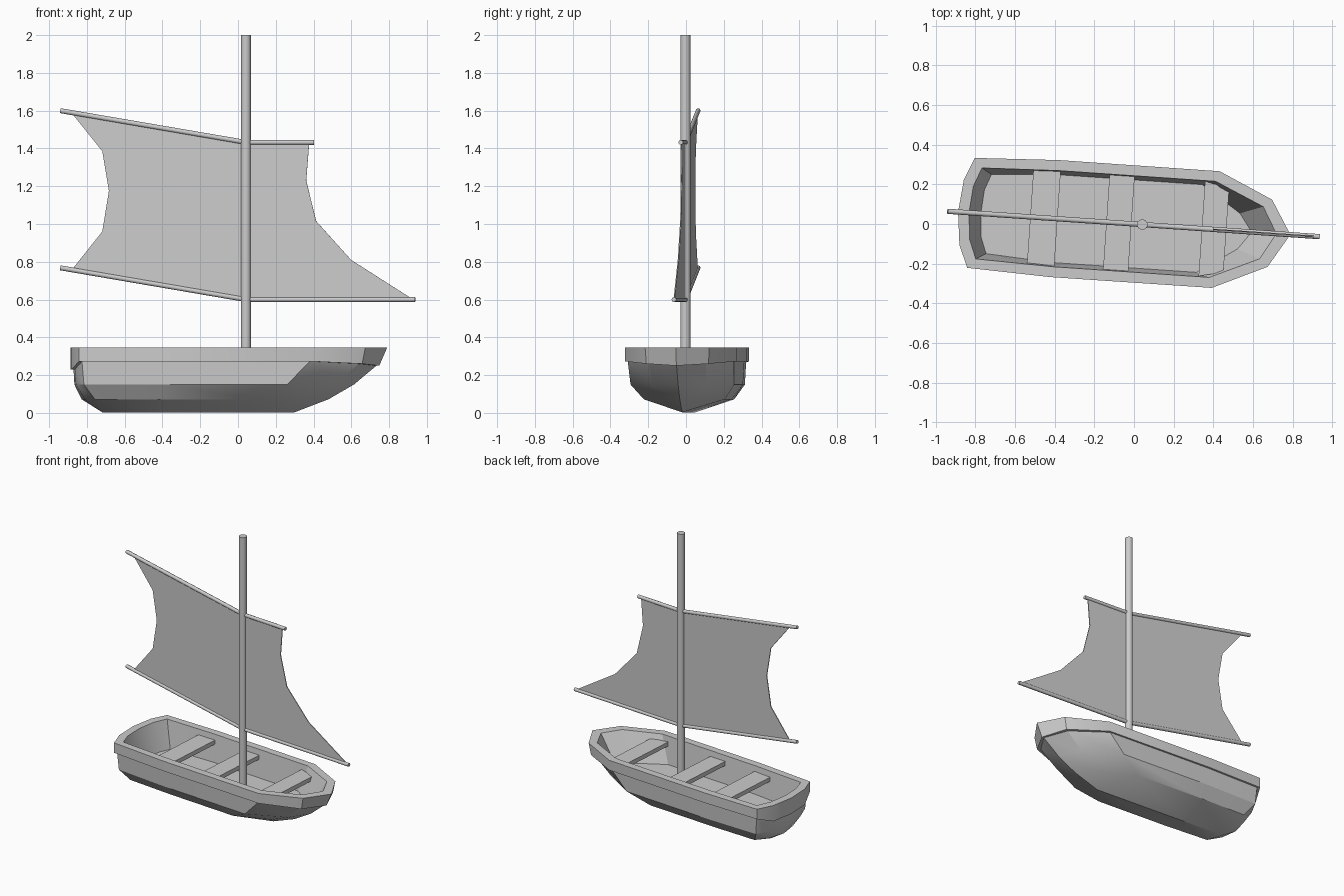
import bpy, bmesh, math
from mathutils import Vector, Matrix

if "Cube" in bpy.data.objects:
    bpy.data.objects.remove(bpy.data.objects["Cube"])

# whole boat is turned slightly about z
TURN = Matrix.Rotation(math.radians(-3.9), 4, 'Z')


def finish(name, bm, smooth=None):
    bmesh.ops.remove_doubles(bm, verts=bm.verts, dist=0.0005)
    bmesh.ops.recalc_face_normals(bm, faces=bm.faces)
    mesh = bpy.data.meshes.new(name)
    bm.to_mesh(mesh)
    bm.free()
    ob = bpy.data.objects.new(name, mesh)
    bpy.context.collection.objects.link(ob)
    ob.matrix_world = TURN
    if smooth:
        bpy.ops.object.select_all(action='DESELECT')
        ob.select_set(True)
        bpy.context.view_layer.objects.active = ob
        bpy.ops.object.shade_smooth_by_angle(angle=math.radians(smooth))
    return ob


def level(half, z):
    """Half outline (stern to stem) at height z, or one height per point."""
    zs = z if isinstance(z, list) else [z] * len(half)
    pts = [Vector((x, y, h)) for (x, y), h in zip(half, zs)]
    return pts + [Vector((p.x, -p.y, p.z)) for p in pts[-2:0:-1]]


def prism(name, outline, depth):
    """Extrude a flat outline along the depth vector."""
    bm = bmesh.new()
    face = bm.faces.new([bm.verts.new(p) for p in outline])
    ext = bmesh.ops.extrude_face_region(bm, geom=[face], use_keep_orig=True)
    moved = [g for g in ext['geom'] if isinstance(g, bmesh.types.BMVert)]
    bmesh.ops.translate(bm, verts=moved, vec=depth)
    return finish(name, bm)


def rod(name, a, b, radius, sides, smooth=None):
    a, b = Vector(a), Vector(b)
    bm = bmesh.new()
    rot = (b - a).to_track_quat('Z', 'Y').to_matrix().to_4x4()
    bmesh.ops.create_cone(bm, cap_ends=True, segments=sides, radius1=radius,
                          radius2=radius, depth=(b - a).length,
                          matrix=Matrix.Translation((a + b) / 2) @ rot)
    return finish(name, bm, smooth)


# hull: outlines from keel up, over the rim and down to the floor
keel = [(x, 0) for x in (-.72, -.72, -.72, -.40, .30, .30, .30)]
chine = [(-.83, 0), (-.805, .12), (-.745, .205), (-.40, .215), (.13, .215), (.37, .10), (.48, 0)]
bilge = [(-.868, 0), (-.85, .15), (-.80, .258), (-.40, .275), (.28, .275), (.53, .14), (.615, 0)]
upper = [(-.873, 0), (-.855, .158), (-.81, .264), (-.40, .282), (.40, .282), (.65, .152), (.735, 0)]
rim_low = [(-.89, 0), (-.872, .165), (-.825, .278), (-.40, .296), (.41, .295), (.67, .165), (.75, 0)]
rim_top = rim_low[:4] + [(.413, .295), (.687, .17), (.791, 0)]
rim_in = [(-.835, 0), (-.822, .135), (-.785, .23), (-.40, .243), (.397, .243), (.645, .132), (.72, 0)]
floor = [(-.775, 0), (-.765, .12), (-.735, .20), (-.40, .222), (.33, .222), (.53, .09), (.595, 0)]
low_z = [.23, .23, .273, .273, .273, .26, .25]
levels = [level(keel, .003), level(chine, .072), level(bilge, .15), level(upper, low_z),
          level(rim_low, low_z), level(rim_top, .345), level(rim_in, .345), level(floor, .15)]
bm = bmesh.new()
rings = [[bm.verts.new(p) for p in ring] for ring in levels]
for lower, higher in zip(rings, rings[1:]):
    n = len(lower)
    for i in range(n):
        j = (i + 1) % n
        bm.faces.new((lower[i], lower[j], higher[j], higher[i]))
bm.faces.new(rings[-1])
bmesh.ops.dissolve_degenerate(bm, edges=bm.edges, dist=0.0005)
finish("hull", bm, 28)

# seats: the front one narrows with the bow
for i, (x0, x1, w0, w1) in enumerate([(-.525, -.387, .24, .24), (-.14, -.013, .242, .242),
                                      (.343, .467, .24, .212)]):
    prism(f"seat_{i + 1}", [(x0, -w0, .275), (x1, -w1, .275), (x1, w1, .275), (x0, w0, .275)],
          (0, 0, .03))

# mast and spars
MX = .042
rod("mast", (MX, 0, .14), (MX, 0, 2), .027, 10, 40)
for name, z, front in (("boom", .6, .94), ("yard", 1.432, .403)):
    rod(name + "_aft", (MX, 0, z), (-.943, 0, z + .168), .013, 8, 50)
    rod(name + "_fore", (MX, 0, z), (front, 0, z), .013, 8, 50)

# sail
sail = [(-.88, 1.585), (-.72, 1.385), (-.685, 1.175), (-.72, .96), (-.88, .76), (MX, .6),
        (.93, .6), (.60, .81), (.415, 1.015), (.362, 1.23), (.378, 1.432), (MX, 1.432)]
prism("sail", [(x, -.003, z) for x, z in sail], (0, .006, 0))
